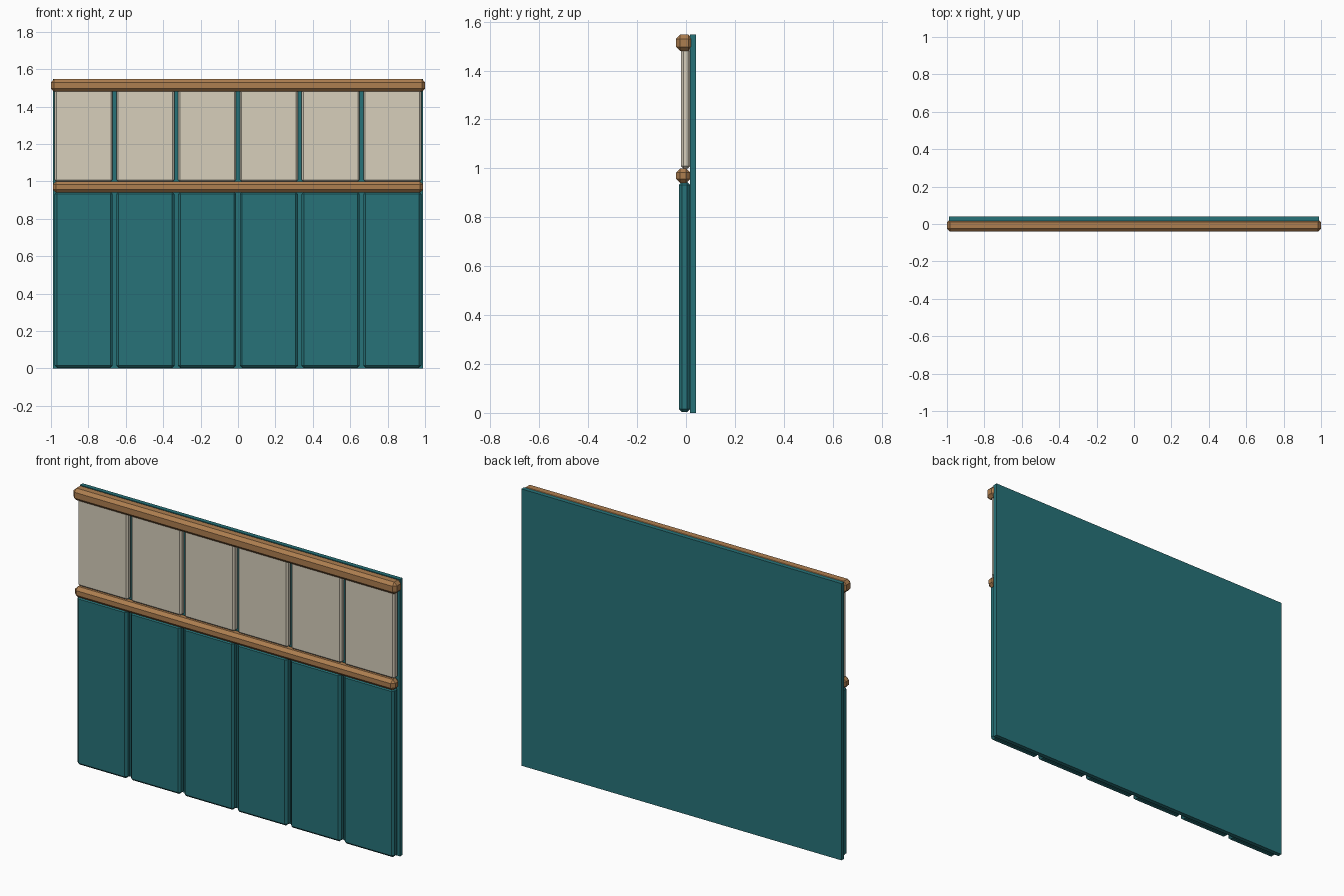
import bpy, bmesh

if "Cube" in bpy.data.objects:
    bpy.data.objects.remove(bpy.data.objects["Cube"])


def material(name, rgb):
    m = bpy.data.materials.new(name)
    m.diffuse_color = (*rgb, 1)
    m.use_nodes = True
    m.node_tree.nodes["Principled BSDF"].inputs["Base Color"].default_value = m.diffuse_color
    return m


TEAL = material("teal_paint", (0.02, 0.17, 0.19))
CREAM = material("cream_plaster", (0.68, 0.62, 0.50))
WOOD = material("wood", (0.42, 0.21, 0.08))


def box(name, lo, hi, mat, bevel=0.0):
    """Box between two corners with flat chamfered edges."""
    bm = bmesh.new()
    bmesh.ops.create_cube(bm, size=1)
    for v in bm.verts:
        v.co = [(a + b) / 2 + c * (b - a) for a, b, c in zip(lo, hi, v.co)]
    if bevel:
        bmesh.ops.bevel(bm, geom=bm.edges[:], offset=bevel, segments=1,
                        affect='EDGES', profile=0.5)
    me = bpy.data.meshes.new(name)
    bm.to_mesh(me)
    bm.free()
    me.materials.append(mat)
    ob = bpy.data.objects.new(name, me)
    bpy.context.collection.objects.link(ob)
    return ob


# Backing board
box("backing_board", (-0.99, 0.017, 0), (0.99, 0.041, 1.547), TEAL)

# Lower and upper panels, six columns
PITCH, HALF = 0.33, 0.155
for i in range(6):
    x = (i - 2.5) * PITCH
    box(f"lower_panel_{i + 1}", (x - HALF, -0.028, 0.003),
        (x + HALF, 0.017, 0.945), TEAL, 0.012)
    box(f"upper_panel_{i + 1}", (x - HALF, -0.02, 1.0),
        (x + HALF, 0.017, 1.49), CREAM, 0.009)

# Horizontal rails
box("middle_rail", (-0.99, -0.041, 0.94), (0.99, 0.018, 1.0), WOOD, 0.017)
box("top_rail", (-1.0, -0.041, 1.48), (1.0, 0.027, 1.547), WOOD, 0.017)
